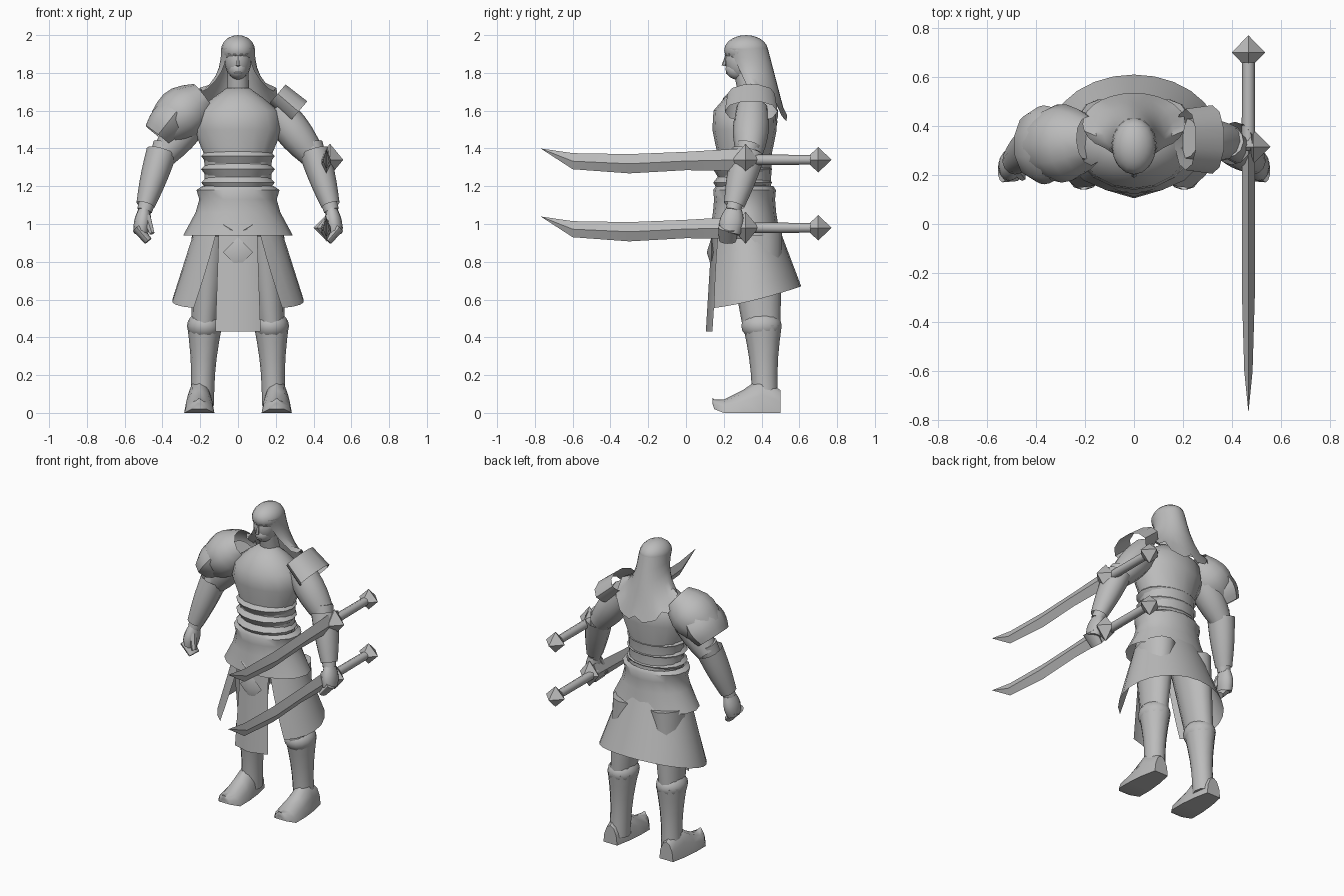
import bpy
import bmesh
from math import sin, cos, pi, tau, radians
from mathutils import Vector

default_cube = bpy.data.objects.get("Cube")
if default_cube:
    bpy.data.objects.remove(default_cube)

shade = 0.5
grey = bpy.data.materials.new("plain_grey")
grey.use_nodes = True
grey.diffuse_color = (shade, shade, shade, 1)
grey.node_tree.nodes["Principled BSDF"].inputs["Base Color"].default_value = grey.diffuse_color

along_x, along_y = Vector((1, 0, 0)), Vector((0, 1, 0))


def mix(start, end, t):
    return start + (end - start) * t


def finish(part, name):
    part.name = name
    part.data.materials.append(grey)
    bpy.ops.object.select_all(action='DESELECT')
    part.select_set(True)
    bpy.context.view_layer.objects.active = part
    bpy.ops.object.shade_smooth_by_angle(angle=radians(45))


def skin(name, rows, closed=True, caps=True):
    """Join rows of points into one surface."""
    bm = bmesh.new()
    rings = [[bm.verts.new(point) for point in row] for row in rows]
    count = len(rings[0])
    for lower, upper in zip(rings, rings[1:]):
        for i in range(count if closed else count - 1):
            j = (i + 1) % count
            bm.faces.new((lower[i], lower[j], upper[j], upper[i]))
    if closed and caps:
        bm.faces.new(rings[0])
        bm.faces.new(rings[-1])
    bmesh.ops.remove_doubles(bm, verts=bm.verts, dist=0.001)
    bmesh.ops.recalc_face_normals(bm, faces=bm.faces)
    mesh = bpy.data.meshes.new(name)
    bm.to_mesh(mesh)
    bm.free()
    part = bpy.data.objects.new(name, mesh)
    bpy.context.collection.objects.link(part)
    finish(part, name)


def ball(name, centre, size):
    """Smooth ellipsoid."""
    bpy.ops.mesh.primitive_uv_sphere_add(segments=16, ring_count=10, location=centre)
    part = bpy.context.object
    part.scale = size
    finish(part, name)


def gem(name, centre, size):
    """Eight-sided diamond with its points on the axes."""
    x, y, z = centre
    a, b, c = size
    skin(name, [[(x, y, z - c)] * 4,
                [(x + a, y, z), (x, y + b, z), (x - a, y, z), (x, y - b, z)],
                [(x, y, z + c)] * 4], caps=False)


def body(name, profile, centre=.31, caps=True):
    """Level oval rings from height and half width; depth follows the width."""
    rows = []
    for height, width in profile:
        depth = min(width * .8, width * .3 + .1)
        turns = [tau * i / 16 for i in range(16)]
        rows.append([(width * sin(a), centre - depth * cos(a), height) for a in turns])
    skin(name, rows, caps=caps)


def limb(name, start, end, radii, bulge=0, flat=1, side=1, caps=True, ref=along_y, steps=5, sides=12):
    """Tapered, optionally bulging and flattened tube between two points."""
    start, end = Vector(start), Vector(end)
    start.x *= side
    end.x *= side
    direction = (end - start).normalized()
    u = (ref - direction * ref.dot(direction)).normalized()
    v = direction.cross(u) * flat
    rows = []
    for k in range(steps + 1):
        t = k / steps
        radius = mix(*radii, t) + bulge * sin(pi * t)
        turns = [tau * i / sides for i in range(sides)]
        rows.append([mix(start, end, t) + (u * cos(a) + v * sin(a)) * radius for a in turns])
    skin(name, rows, caps=caps)


def drape(name, top, hem, flare=1, zigzag=0, steps=5, columns=20):
    """Cloth open in front: front and back height, centre, half width, half depth, gap."""
    rows = []
    for k in range(steps + 1):
        t = k / steps
        front, back, centre, _, depth, gap = [mix(a, b, t) for a, b in zip(top, hem)]
        width = mix(top[3], hem[3], t ** flare)
        row = []
        for i in range(columns + 1):
            a = radians(mix(gap, 360 - gap, i / columns))
            height = mix(front, back, ((1 - cos(a)) / 2) ** 1.5)
            if k == steps and i % 4 == 2:
                height += zigzag
            row.append((width * sin(a), centre - depth * cos(a), height))
        rows.append(row)
    skin(name, rows, closed=False)


# Torso, belts and flared jacket hem
body("torso", [(1.72, .06), (1.67, .13), (1.6, .215), (1.5, .235), (1.37, .18), (1.2, .175), (1, .2)])
for height in (1.36, 1.29, 1.22):
    body("belt", [(height + .03, .165), (height, .195), (height - .04, .165)], centre=.3)
body("jacket_hem", [(1.2, .19), (1.18, .22), (1.13, .205), (1.06, .225), (.94, .29)], caps=False)

# Long skirt and folded front panel
drape("skirt", (1, 1, .32, .22, .165, 28), (.55, .67, .345, .35, .265, 42))
skin("front_panel", [[(-width, fold + .035, height), (0, fold, height), (width, fold + .035, height)]
                     for height, width, fold in ((1, .1, .14), (.43, .12, .105))], closed=False)
gem("panel_buckle", (0, .135, .85), (.08, .025, .08))

# Neck, head and face
limb("neck", (0, .36, 1.6), (0, .31, 1.8), (.065, .055))
ball("skull", (0, .3, 1.87), (.072, .092, .11))
ball("jaw", (0, .275, 1.82), (.052, .066, .056))
limb("nose", (0, .212, 1.89), (0, .2, 1.837), (.005, .012), sides=6)
limb("mouth", (-.02, .217, 1.8), (.02, .217, 1.8), (.003, .003), bulge=.004, sides=6)

# Long hair with a jagged end
ball("hair_crown", (0, .318, 1.92), (.09, .116, .08))
drape("hair", (1.93, 1.93, .318, .09, .115, 40), (1.73, 1.54, .41, .21, .125, 50),
      flare=2.5, zigzag=.035)

for side in (1, -1):
    limb("brow", (.01, .21, 1.895), (.05, .233, 1.9), (.006, .006), side=side, sides=6)
    limb("waist_fold", (0, .14, .95), (.1, .16, 1.01), (.01, .008), bulge=.008, side=side, sides=6)

    # Arm, flared bracer and curled hand
    limb("upper_arm", (.2, .35, 1.61), (.395, .335, 1.36), (.085, .068), bulge=.018, side=side)
    limb("forearm", (.385, .335, 1.42), (.495, .25, 1.07), (.065, .04), side=side)
    limb("bracer", (.405, .33, 1.38), (.49, .255, 1.1), (.09, .055), bulge=.006, flat=.9,
         side=side, caps=False)
    limb("palm", (.495, .255, 1.08), (.515, .23, .95), (.042, .055), bulge=.015, flat=.7, side=side)
    limb("fingers", (.535, .225, .98), (.475, .22, .91), (.055, .045), flat=.5, side=side)
    limb("thumb", (.485, .22, 1.04), (.455, .19, .95), (.025, .015), side=side, sides=6)

    # Leg
    limb("thigh", (.14, .36, .95), (.178, .4, .46), (.15, .1), flat=.7, side=side)
    ball("knee", (side * .177, .4, .46), (.093, .107, .08))
    limb("shin", (.177, .405, .46), (.19, .42, .04), (.102, .07), bulge=-.013, flat=.9, side=side)

    # Boot with an upturned toe: arched sections from heel to toe
    boot = []
    for y, width, sole, top in ((.5, .05, 0, .12), (.4, .07, 0, .19), (.3, .08, 0, .12),
                                (.2, .08, 0, .07), (.15, .04, .02, .07), (.14, .01, .05, .08)):
        arch = [pi * i / 6 for i in range(7)]
        boot.append([(side * (.205 + width * cos(a)), y, mix(sole, top, sin(a))) for a in arch])
    skin("boot", boot)

# Large layered guard on the right shoulder, small square plate on the left
limb("right_shoulder_guard", (.18, .34, 1.67), (.39, .32, 1.51), (.1, .12), bulge=.05, flat=.9,
     side=-1, caps=False)
limb("right_shoulder_lower_plate", (.33, .325, 1.59), (.425, .32, 1.47), (.15, .13), bulge=.02, flat=.65,
     side=-1, caps=False, sides=10)
limb("left_shoulder_plate", (.21, .345, 1.69), (.32, .345, 1.595), (.125, .14), flat=.54,
     caps=False, sides=10)

# Two long curved swords beside the left arm
sword_x, tip = .467, -.77
for height in (1.34, .98):
    blade = []
    for y, edge, spine in ((tip, .06, .06), (-.6, -.05, .035), (-.3, -.072, .03),
                           (0, -.055, .042), (.3, -.06, .06)):
        thick = min((y - tip) * .1, .026)
        middle = height + mix(edge, spine, .5)
        blade.append([(sword_x, y, height + edge), (sword_x + thick, y, middle),
                      (sword_x, y, height + spine), (sword_x - thick, y, middle)])
    skin("sword_blade", blade)
    limb("sword_grip", (sword_x, .28, height), (sword_x, .66, height), (.028, .026),
         ref=along_x, sides=8)
    gem("sword_guard", (.487, .315, height), (.07, .07, .085))
    gem("sword_pommel", (sword_x, .7, height), (.068, .07, .068))
